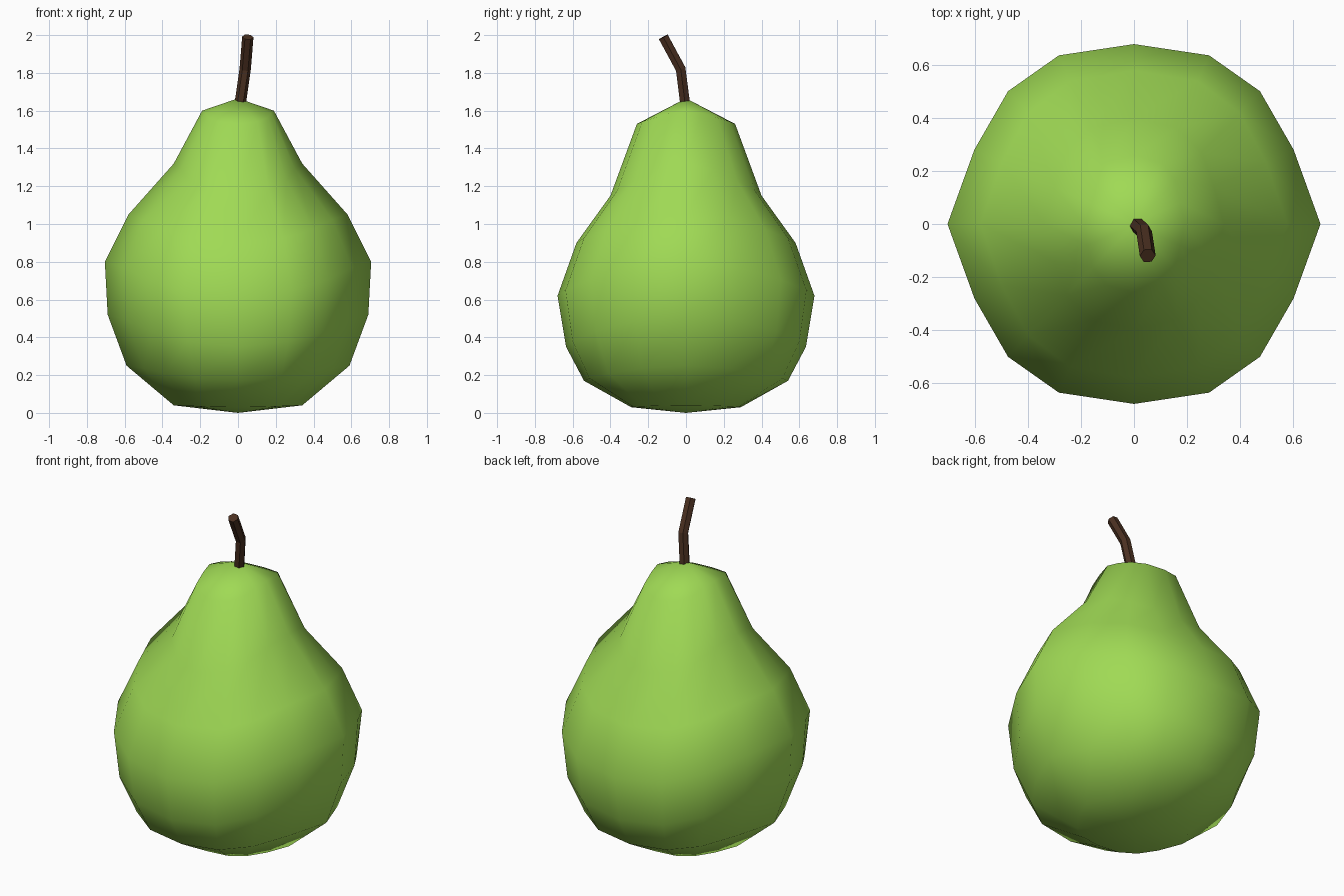
import bpy, bmesh
from math import cos, sin, radians, pi
from mathutils import Vector

if "Cube" in bpy.data.objects:
    bpy.data.objects.remove(bpy.data.objects["Cube"])


def loft(name, rings, bottom, top, color, smooth):
    """Skin a stack of rings and close both ends with a fan to a tip point."""
    bm = bmesh.new()
    rows = [[bm.verts.new(p) for p in ring] for ring in rings]
    lo, hi = bm.verts.new(bottom), bm.verts.new(top)
    n = len(rows[0])
    for i in range(n):
        j = (i + 1) % n
        for a, b in zip(rows, rows[1:]):
            bm.faces.new((a[i], a[j], b[j], b[i]))
        bm.faces.new((lo, rows[0][j], rows[0][i]))
        bm.faces.new((hi, rows[-1][i], rows[-1][j]))
    bmesh.ops.recalc_face_normals(bm, faces=bm.faces[:])
    for f in bm.faces:
        f.smooth = smooth
    me = bpy.data.meshes.new(name)
    bm.to_mesh(me)
    bm.free()
    mat = bpy.data.materials.new(name + "_color")
    mat.diffuse_color = (*color, 1)
    mat.use_nodes = True
    mat.node_tree.nodes["Principled BSDF"].inputs["Base Color"].default_value = mat.diffuse_color
    me.materials.append(mat)
    ob = bpy.data.objects.new(name, me)
    bpy.context.collection.objects.link(ob)
    return ob


# Pear body: broad-side and narrow-side profiles (radius, height), blended around
front = [(.34, .04), (.59, .25), (.69, .52), (.705, .80), (.58, 1.05), (.34, 1.32), (.19, 1.60)]
side = [(.29, .03), (.54, .17), (.635, .35), (.68, .62), (.58, .90), (.40, 1.15), (.26, 1.53)]
quarter = [(0, 1), (25, .95), (46.5, 1), (66, 1.02), (90, 1)]
columns = (quarter + [(180 - a, s) for a, s in quarter[-2::-1]])
columns += [(a + 180, s) for a, s in columns[1:-1]]

body = []
for (rx, zx), (ry, zy) in zip(front, side):
    ring = []
    for deg, scale in columns:
        a = radians(deg)
        t = sin(a) ** 2
        r = (rx + (ry - rx) * t) * scale
        ring.append((r * cos(a), r * sin(a), zx + (zy - zx) * t))
    body.append(ring)
loft("pear_body", body, (0, 0, 0), (0, 0, 1.665), (.35, .70, .09), True)

# Stem: bent six-sided tube leaning to the front
path = [Vector((.012, -.005, 1.64)), Vector((.038, -.028, 1.82)), Vector((.052, -.12, 1.99))]
tangents = [path[1] - path[0], path[2] - path[0], path[2] - path[1]]
stem = []
for p, t in zip(path, tangents):
    q = Vector((0, 0, 1)).rotation_difference(t)
    stem.append([p + q @ Vector((.03 * cos(k * pi / 3), .03 * sin(k * pi / 3), 0)) for k in range(6)])
loft("stem", stem, path[0], path[2], (.07, .03, .015), False)
